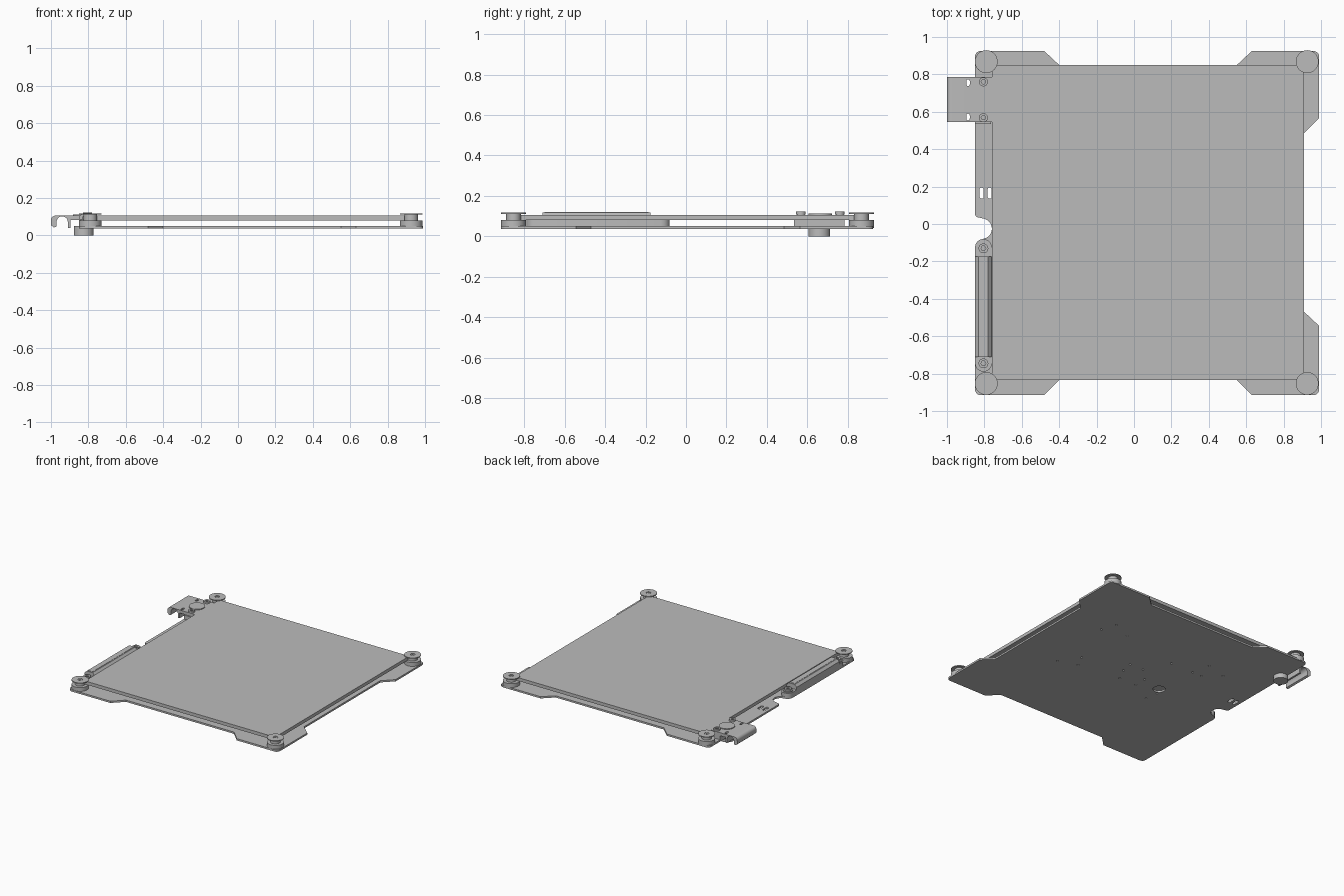
import bpy
from math import sin, cos, pi, radians
from mathutils import Matrix

cube = bpy.data.objects.get("Cube")
if cube:
    bpy.data.objects.remove(cube, do_unlink=True)

metal = bpy.data.materials.new("plain grey metal")
metal.use_nodes = True
GREY = (0.50, 0.50, 0.50, 1)
metal.diffuse_color = GREY
metal.node_tree.nodes["Principled BSDF"].inputs["Base Color"].default_value = GREY


def arc(x, y, r, start=0, end=360, n=32):
    """Points on an arc, in degrees; a full circle leaves out the repeated point."""
    steps = n if abs(end - start) == 360 else n - 1
    angles = [radians(start + (end - start) * i / steps) for i in range(n)]
    return [(x + r * cos(a), y + r * sin(a)) for a in angles]


def rect(x0, x1, y0, y1):
    return [(x0, y0), (x1, y0), (x1, y1), (x0, y1)]


def slot(x, y, width, length):
    r = width / 2
    h = length / 2 - r
    return arc(x, y + h, r, 0, 180, 10) + arc(x, y - h, r, 180, 360, 10)


def plate(name, outlines, low, high, bevel=0.0, upright=False):
    """Extrude a filled outline (later outlines are holes) along z, or along y."""
    curve = bpy.data.curves.new(name, 'CURVE')
    curve.dimensions = '2D'
    curve.fill_mode = 'BOTH'
    curve.extrude = (high - low) / 2
    for points in outlines:
        spline = curve.splines.new('POLY')
        spline.points.add(len(points) - 1)
        for point, (x, y) in zip(spline.points, points):
            point.co = (x, y, 0, 1)
        spline.use_cyclic_u = True
    temp = bpy.data.objects.new(name + " outline", curve)
    bpy.context.collection.objects.link(temp)
    graph = bpy.context.evaluated_depsgraph_get()
    mesh = bpy.data.meshes.new_from_object(temp.evaluated_get(graph))
    bpy.data.objects.remove(temp, do_unlink=True)
    mid = (low + high) / 2
    if upright:
        mesh.transform(Matrix.Translation((0, mid, 0)) @ Matrix.Rotation(pi / 2, 4, 'X'))
    else:
        mesh.transform(Matrix.Translation((0, 0, mid)))
    mesh.materials.clear()
    mesh.materials.append(metal)
    obj = bpy.data.objects.new(name, mesh)
    bpy.context.collection.objects.link(obj)
    bpy.context.view_layer.objects.active = obj
    bpy.ops.object.select_all(action='DESELECT')
    obj.select_set(True)
    bpy.ops.object.shade_smooth_by_angle(angle=radians(35))
    if bevel:
        mod = obj.modifiers.new("edge", 'BEVEL')
        mod.width = bevel
        mod.segments = 1
    return obj


def screw(name, x, y, low, high, r):
    """Round head with a hexagonal socket."""
    plate(name + "_head", [arc(x, y, r), arc(x, y, r * 0.5, n=6)], low, high)
    plate(name + "_socket", [arc(x, y, r * 0.8)], low - 0.004, low + 0.002)


# Base plate with four corner tabs, a round side notch, slots and drilled holes
left, right, front, back = -0.85, 0.99, -0.915, 0.925
outline = (
    arc(left + 0.03, front + 0.03, 0.03, 180, 270, 6)
    + [(-0.48, front), (-0.40, -0.835), (0.55, -0.835), (0.63, front)]
    + arc(right - 0.03, front + 0.03, 0.03, 270, 360, 6)
    + [(right, -0.545), (0.91, -0.47), (0.91, 0.485), (right, 0.565)]
    + arc(right - 0.03, back - 0.03, 0.03, 0, 90, 6)
    + [(0.63, back), (0.55, 0.85), (-0.40, 0.85), (-0.48, back)]
    + arc(left + 0.03, back - 0.03, 0.03, 90, 180, 6)
    + arc(left + 0.02, 0.055, 0.02, 180, 270, 5)
    + arc(-0.815, -0.025, 0.055, 85, -85, 18)
    + arc(left + 0.045, -0.125, 0.045, 90, 180, 6))
holes = [arc(-0.27, -0.04, 0.045), slot(-0.815, 0.165, 0.022, 0.06),
         slot(-0.772, 0.165, 0.022, 0.06)]
for x, y in [(0.56, 0.47), (0.6, 0.35), (0.4, 0.4), (0.55, -0.2), (0.4, -0.15),
             (0.45, -0.05), (0.05, -0.1), (0.1, 0), (0.12, 0.1), (-0.1, -0.1),
             (-0.1, 0), (-0.28, -0.2), (-0.3, -0.1), (-0.3, 0.3), (-0.38, 0.3),
             (-0.33, 0.45), (-0.5, 0.4), (-0.1, 0.3), (0, 0.1)]:
    holes.append(arc(x, y, 0.008, n=10))
plate("base_plate", [outline] + holes, 0.036, 0.05)

# Raised bed
plate("bed", [rect(-0.76, 0.91, -0.835, 0.85)], 0.08, 0.106)

# Corner spools: foot, neck, washer and screw
for side, x in (("right", -0.79), ("left", 0.926)):
    for end, y in (("front", -0.853), ("back", 0.868)):
        tag = f"{end}_{side}_spool"
        plate(tag + "_foot", [arc(x, y, 0.061, n=40)], 0.04, 0.08, 0.003)
        plate(tag + "_neck", [arc(x, y, 0.036)], 0.08, 0.112)
        plate(tag + "_washer", [arc(x, y, 0.061, n=40), arc(x, y, 0.017)], 0.111, 0.117)
        screw(tag + "_screw", x, y, 0.109, 0.116, 0.013)

# Side bar: rounded base, tapered body and two end screws
plate("bar_base", [slot(-0.805, -0.435, 0.09, 0.71)], 0.05, 0.08)
plate("bar_body", [[(-0.85, 0.08), (-0.762, 0.08), (-0.762, 0.1), (-0.78, 0.118),
                    (-0.832, 0.118), (-0.85, 0.1)]], -0.71, -0.175, upright=True)
plate("bar_cap", [rect(-0.825, -0.787, -0.7, -0.185)], 0.117, 0.12)
for end, y in (("front", -0.745), ("back", -0.13)):
    plate(f"bar_{end}_boss", [arc(-0.805, y, 0.036)], 0.08, 0.088)
    screw(f"bar_{end}_screw", -0.805, y, 0.088, 0.1, 0.026)

# Clip: flat top with slots, hooked jaw, support block and foot
plate("clip_top", [rect(-0.91, -0.76, 0.545, 0.785), slot(-0.888, 0.755, 0.02, 0.036),
                   slot(-0.888, 0.572, 0.02, 0.036)], 0.082, 0.106)
jaw = ([(-0.905, 0.106)] + arc(-0.975, 0.081, 0.025, 90, 180, 8)
       + [(-1, 0.055), (-0.985, 0.042), (-0.97, 0.048), (-0.97, 0.07)]
       + arc(-0.94, 0.072, 0.03, 180, 0, 16)
       + [(-0.91, 0.04), (-0.895, 0.04), (-0.895, 0.106)])
plate("clip_jaw", [jaw], 0.545, 0.785, upright=True)
plate("clip_block", [rect(-0.85, -0.765, 0.535, 0.785)], 0.05, 0.082)
plate("clip_foot", [arc(-0.825, 0.66, 0.053, n=40)], 0, 0.05, 0.003)
plate("clip_disc", [arc(-0.825, 0.665, 0.058, n=40)], 0.106, 0.112)
for end, y in (("front", 0.568), ("back", 0.76)):
    screw(f"clip_{end}_screw", -0.805, y, 0.108, 0.122, 0.024)
